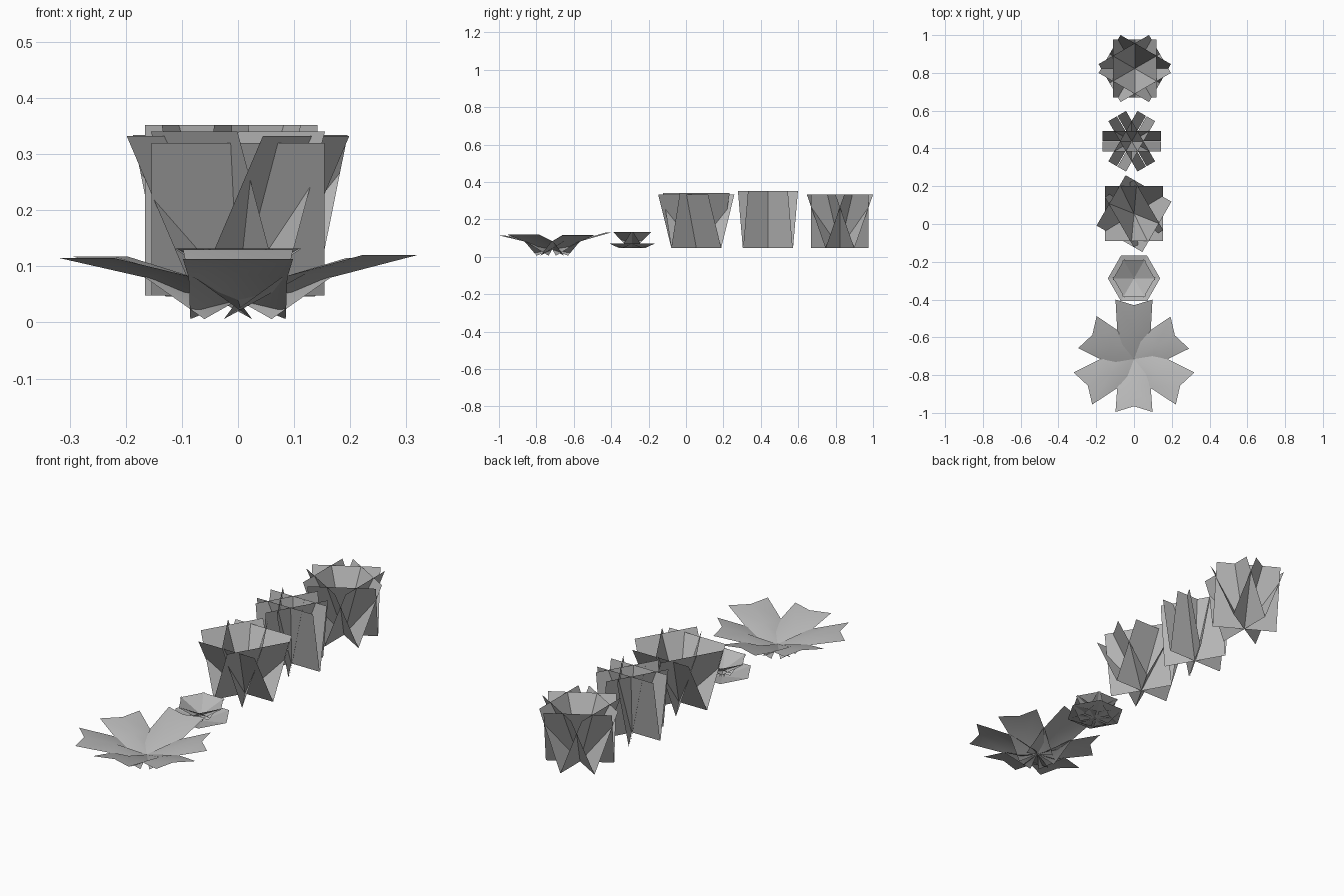
import bpy
from math import radians
from mathutils import Matrix, Vector

if "Cube" in bpy.data.objects:
    bpy.data.objects.remove(bpy.data.objects["Cube"])

grey = bpy.data.materials.new("foliage_grey")
grey.use_nodes = True
grey.diffuse_color = (0.48, 0.48, 0.48, 1)
grey.node_tree.nodes["Principled BSDF"].inputs["Base Color"].default_value = grey.diffuse_color


def build(name, verts, faces, smooth=False):
    mesh = bpy.data.meshes.new(name)
    mesh.from_pydata(verts, [], faces)
    mesh.materials.append(grey)
    if smooth:
        mesh.shade_smooth()
    bpy.context.collection.objects.link(bpy.data.objects.new(name, mesh))


def leaf(name, centre, angle, rows):
    """Smooth strip of rows (reach, half width, edge height, mid reach, mid height)."""
    verts, faces = [], []
    for reach, half, edge_z, mid_reach, mid_z in rows:
        verts += [Vector((reach, -half, edge_z)), Vector((mid_reach, 0, mid_z)),
                  Vector((reach, half, edge_z))]
    for i in range(len(rows) - 1):
        a = 3 * i
        faces += [(a, a + 3, a + 4, a + 1), (a + 1, a + 4, a + 5, a + 2)]
    turn = Matrix.Translation(centre) @ Matrix.Rotation(radians(angle), 4, 'Z')
    build(name, [turn @ v for v in verts], faces, True)


def whorl(name, centre, base, top, angles):
    """Ring of flat tilted cards; base and top are (reach, half width, height)."""
    for i, angle in enumerate(angles):
        turn = Matrix.Translation(centre) @ Matrix.Rotation(radians(angle), 4, 'Z')
        corners = [(r, s * w, z) for (r, w, z), s in
                   ((base, -1), (base, 1), (top, 1), (top, -1))]
        build(f"{name}_{i + 1}", [turn @ Vector(c) for c in corners], [(0, 1, 2, 3)])


six_from_30 = range(30, 390, 60)
card_half = 0.154

# Low spreading rosette with notched leaves
tips = {30: (0.28, 0.115), 90: (0.315, 0.13), 150: (0.285, 0.118),
        210: (0.312, 0.115), 270: (0.28, 0.113), 330: (0.312, 0.12)}
for i, (angle, (reach, height)) in enumerate(tips.items()):
    leaf(f"rosette_leaf_{i + 1}", (0, -0.715, 0), angle,
         [(0.02, 0.085, 0.006, 0.0, 0.04),
          (0.14, 0.088, 0.08, 0.14, 0.087),
          (reach, 0.098, height, reach - 0.03, height)])

# Small cup: wide brim and inner crown
cup = (0, -0.288, 0)
whorl("cup_brim", cup, (0.005, 0.075, 0.046), (0.12, 0.069, 0.07), six_from_30)
whorl("cup_crown", cup, (-0.012, 0.048, 0.065), (0.095, 0.062, 0.132), six_from_30)

# Flared bush: three crossing pairs of broad cards, each leaning out differently
flared = (0, 0.055, 0)
for label, first, reach, height in (("front_back", 90, 0.145, 0.32),
                                    ("wide", 150, 0.14, 0.332),
                                    ("inner", 30, 0.09, 0.34)):
    whorl(f"flared_{label}_card", flared, (0, card_half, 0.048),
          (reach, card_half, height), (first, first + 180))

# Upright bush of nearly vertical crossed cards
whorl("upright_card", (-0.012, 0.438, 0), (0.002, card_half, 0.048),
      (0.054, card_half, 0.352), six_from_30)

# Dense bush: six wide cards leaning out from a shared centre
whorl("dense_card", (0.004, 0.823, 0), (0, card_half, 0.046),
      (0.116, card_half, 0.334), range(0, 360, 60))
